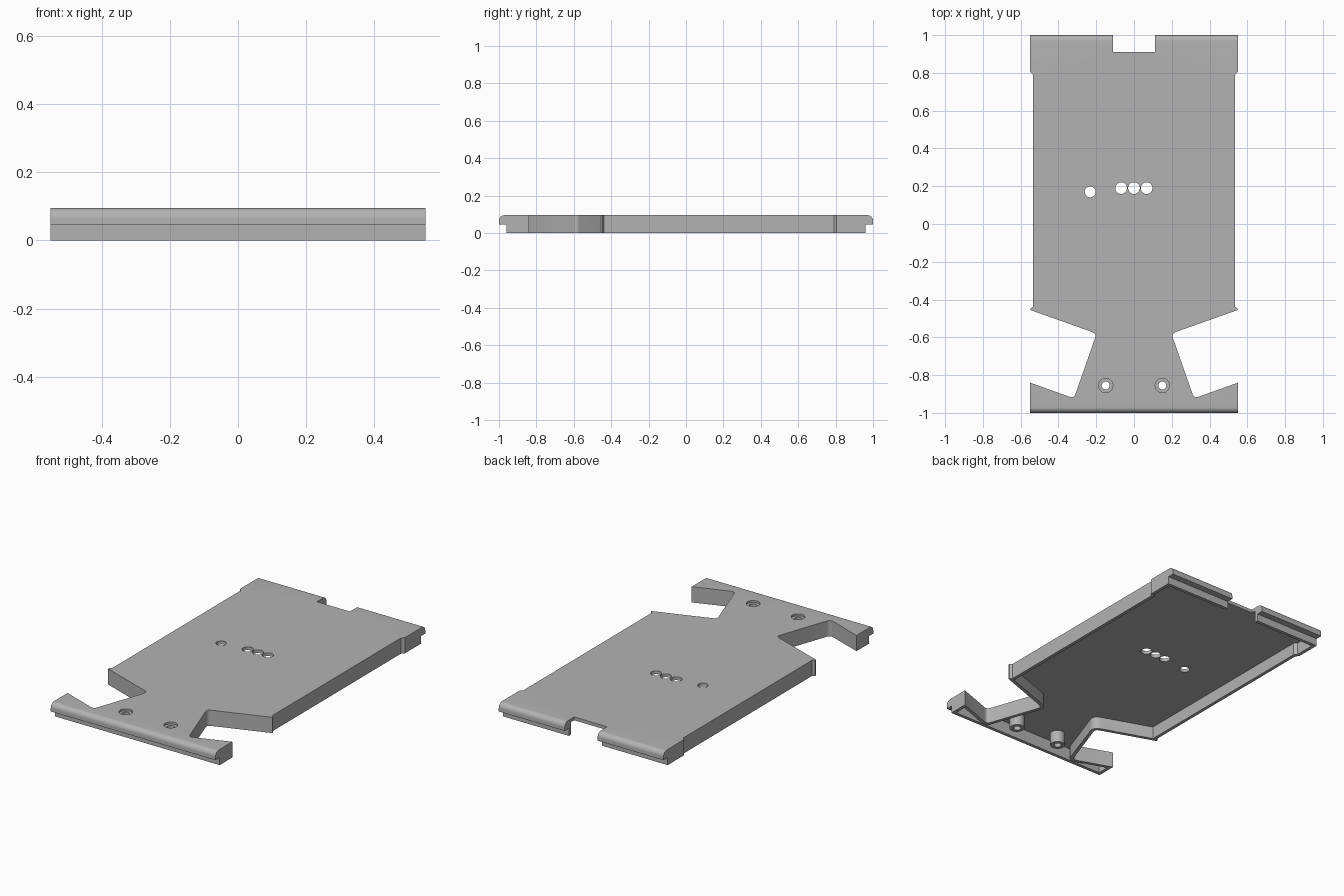
import bpy
import bmesh
from math import sin, cos, pi
from mathutils import Vector

if "Cube" in bpy.data.objects:
    bpy.data.objects.remove(bpy.data.objects["Cube"], do_unlink=True)

HEIGHT, SKIN, WALL = 0.095, 0.02, 0.02

grey = bpy.data.materials.new("plain grey")
grey.use_nodes = True
grey.diffuse_color = (0.45, 0.45, 0.45, 1)
grey.node_tree.nodes["Principled BSDF"].inputs["Base Color"].default_value = (0.45, 0.45, 0.45, 1)


def prism(name, base, direction):
    """Extrude a closed loop of 3D points along a direction."""
    bm = bmesh.new()
    face = bm.faces.new([bm.verts.new(p) for p in base])
    new = bmesh.ops.extrude_face_region(bm, geom=[face])["geom"]
    bmesh.ops.translate(bm, vec=direction, verts=[v for v in new if isinstance(v, bmesh.types.BMVert)])
    bmesh.ops.recalc_face_normals(bm, faces=bm.faces)
    mesh = bpy.data.meshes.new(name)
    bm.to_mesh(mesh)
    bm.free()
    mesh.materials.append(grey)
    obj = bpy.data.objects.new(name, mesh)
    bpy.context.collection.objects.link(obj)
    return obj


def slab(name, points, z0, z1):
    return prism(name, [(x, y, z0) for x, y in points], (0, 0, z1 - z0))


def disc(name, x, y, r, z0, z1):
    ring = [(x + r * cos(a * pi / 16), y + r * sin(a * pi / 16)) for a in range(32)]
    return slab(name, ring, z0, z1)


def combine(target, tool, operation):
    mod = target.modifiers.new(operation, "BOOLEAN")
    mod.operation, mod.solver, mod.object = operation, "EXACT", tool
    bpy.context.view_layer.objects.active = target
    bpy.ops.object.modifier_apply(modifier=mod.name)
    bpy.data.objects.remove(tool, do_unlink=True)


def fillet(before, corner, after, d=0.025):
    """Round a corner with a short curve."""
    c = Vector(corner)
    a = c + (Vector(before) - c).normalized() * d
    b = c + (Vector(after) - c).normalized() * d
    return [tuple(a * (1 - t) ** 2 + c * 2 * t * (1 - t) + b * t * t) for t in (0, .25, .5, .75, 1)]


def outline(end, bumps):
    """Counter-clockwise plan shape with a waist near the front."""
    tip, low, high, shoulder = (0.55, -0.84), (0.318, -0.923), (0.198, -0.58), (0.55, -0.455)
    half = [(0.55, -end), tip] + fillet(tip, low, high) + fillet(low, high, shoulder)
    half += [shoulder, (0.548, -0.447), (0.535, -0.438)] if bumps else [(0.535, -0.46)]
    half += [(0.535, 0.79), (0.55, 0.805), (0.55, end)]
    return half + [(-x, y) for x, y in reversed(half)]


def inset(points, d):
    """Move every side of a counter-clockwise loop inwards by d."""
    result = []
    for i, p in enumerate(points):
        p = Vector(p)
        e1 = (p - Vector(points[i - 1])).normalized()
        e2 = (Vector(points[(i + 1) % len(points)]) - p).normalized()
        n1, n2 = Vector((-e1.y, e1.x)), Vector((-e2.y, e2.x))
        result.append(tuple(p + (n1 + n2) * d / (1 + n1.dot(n2))))
    return result


# Main body, trimmed to a side profile with stepped, rounded end lips
body = slab("cover_plate", outline(1.0, True), 0, HEIGHT)
r = 0.03
side = [(0.96, 0), (0.96, 0.045), (1.0, 0.045)]
side += [(1 - r + r * cos(a * pi / 16), HEIGHT - r + r * sin(a * pi / 16)) for a in range(9)]
side += [(-y, z) for y, z in reversed(side)]
combine(body, prism("end_profile", [(-1, y, z) for y, z in side], (2, 0, 0)), "INTERSECT")

# Hollow underside
cavity = inset(outline(0.96, False), WALL)
combine(body, slab("cavity", cavity, -0.1, HEIGHT - SKIN), "DIFFERENCE")

# Back notch
notch = [(-0.11, 0.91), (0.11, 0.91), (0.11, 1.1), (-0.11, 1.1)]
combine(body, slab("notch", notch, -0.1, 0.2), "DIFFERENCE")

# Screw bosses with recessed heads
for x in (-0.15, 0.15):
    combine(body, disc("boss", x, -0.855, 0.042, 0.002, HEIGHT - SKIN / 2), "UNION")
    combine(body, disc("recess", x, -0.855, 0.038, HEIGHT - 0.012, 0.2), "DIFFERENCE")
    combine(body, disc("screw_hole", x, -0.855, 0.021, -0.1, 0.2), "DIFFERENCE")

# Row of indicator holes
for x, y, radius in ((-0.232, 0.17, 0.029), (-0.068, 0.19, 0.031), (0, 0.19, 0.031), (0.067, 0.19, 0.031)):
    combine(body, disc("round_hole", x, y, radius, -0.1, 0.2), "DIFFERENCE")

bpy.ops.object.select_all(action="DESELECT")
body.select_set(True)
bpy.context.view_layer.objects.active = body
bpy.ops.object.shade_smooth_by_angle(angle=pi / 6)
